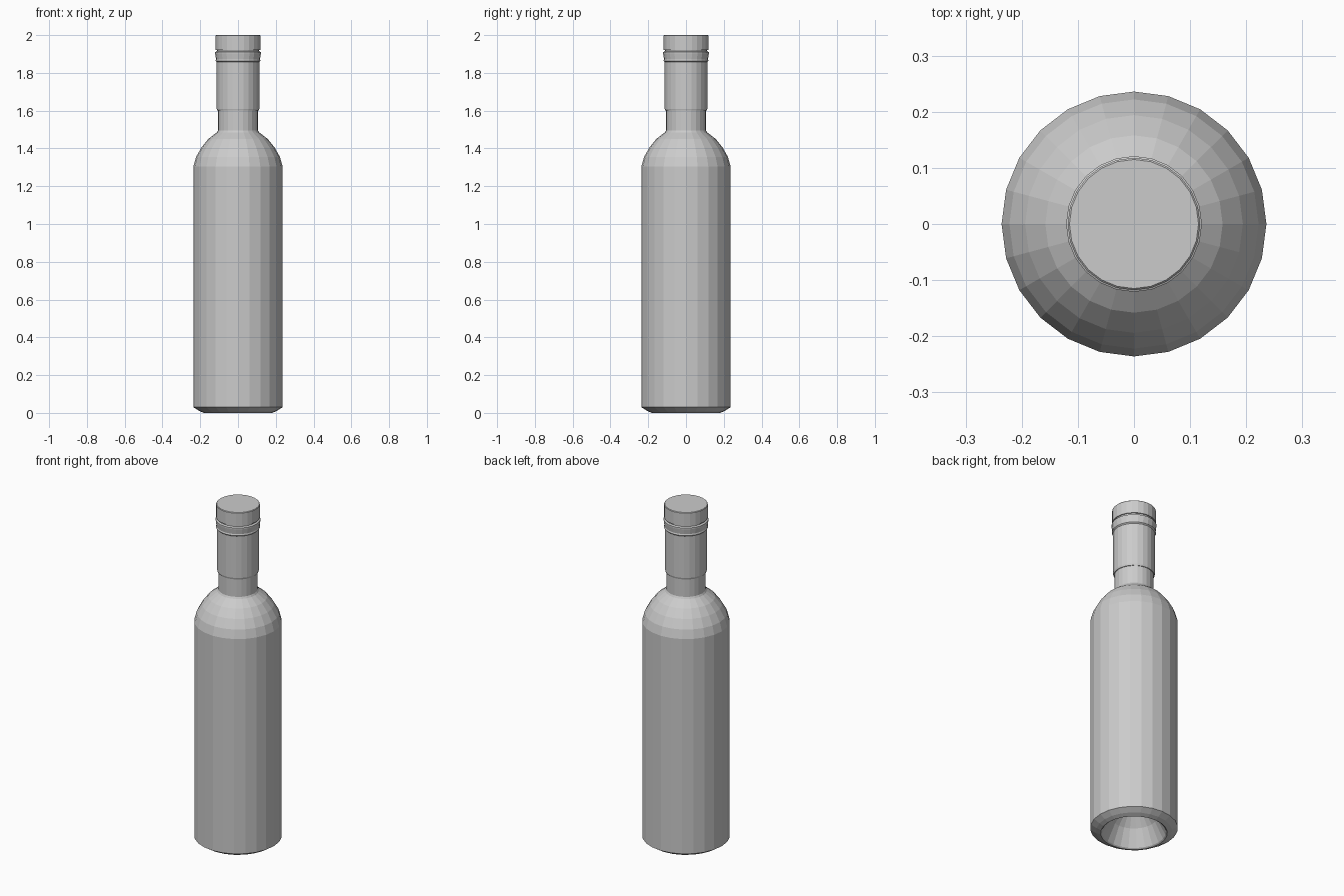
import bpy, bmesh, math

if "Cube" in bpy.data.objects:
    bpy.data.objects.remove(bpy.data.objects["Cube"])

SIDES = 24

def lathe(name, profile):
    """Revolve (radius, z) points about z; radius 0 makes a pole, open ends are capped."""
    bm = bmesh.new()
    rings = []
    for r, z in profile:
        if r == 0:
            rings.append([bm.verts.new((0, 0, z))])
        else:
            rings.append([bm.verts.new((r * math.cos(a), r * math.sin(a), z))
                          for a in (2 * math.pi * i / SIDES for i in range(SIDES))])
    for lo, hi in zip(rings, rings[1:]):
        for i in range(SIDES):
            j = (i + 1) % SIDES
            if len(lo) == 1:
                bm.faces.new((lo[0], hi[j], hi[i]))
            else:
                bm.faces.new((lo[i], lo[j], hi[j], hi[i]))
    for ring in (rings[0], rings[-1]):
        if len(ring) > 1:
            bm.faces.new(ring)
    bmesh.ops.recalc_face_normals(bm, faces=bm.faces[:])
    me = bpy.data.meshes.new(name)
    bm.to_mesh(me)
    bm.free()
    ob = bpy.data.objects.new(name, me)
    bpy.context.collection.objects.link(ob)
    return ob

# Glass body: hollow punt underneath, bevelled foot, straight wall, rounded shoulder, neck
lathe("bottle_body", [
    (0, 0.18), (0.07, 0.165), (0.125, 0.10), (0.172, 0.006),
    (0.18, 0.0), (0.205, 0.01), (0.236, 0.03),
    (0.236, 1.305), (0.222, 1.355), (0.194, 1.405), (0.158, 1.45), (0.112, 1.485),
    (0.106, 1.495), (0.106, 1.61)])

# Foil sleeve with the flared lip ring
lathe("neck_sleeve", [
    (0.110, 1.60), (0.113, 1.61), (0.113, 1.858), (0.119, 1.864),
    (0.116, 1.872), (0.121, 1.902), (0.121, 1.91), (0.112, 1.915), (0.112, 1.93)])

# Cap
lathe("cap", [(0.118, 1.922), (0.118, 1.997), (0.115, 2.0)])
